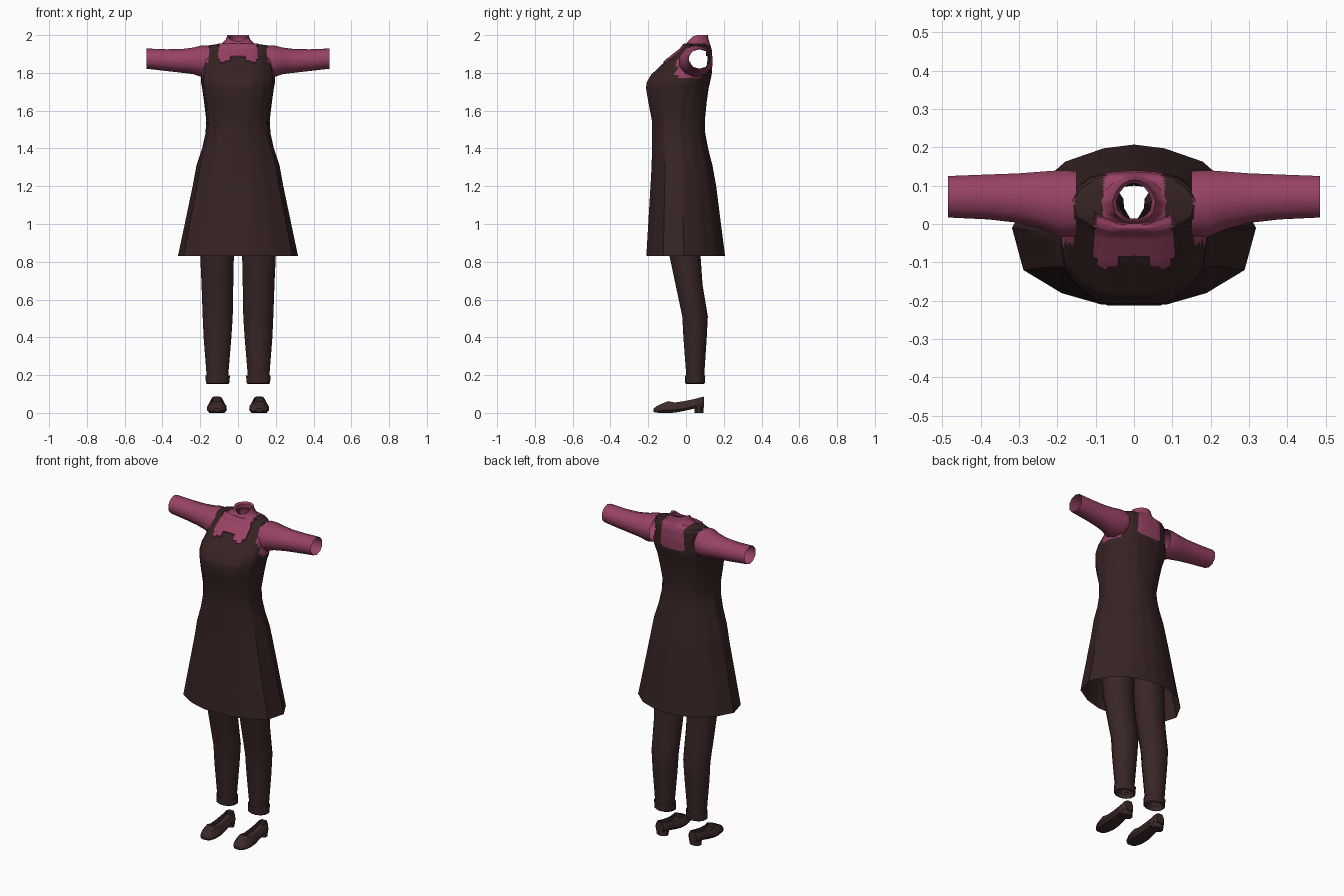
import bpy, bmesh, math
from mathutils import Vector

cube = bpy.data.objects.get("Cube")
if cube:
    bpy.data.objects.remove(cube, do_unlink=True)


def material(name, rgb):
    m = bpy.data.materials.new(name)
    m.use_nodes = True
    m.diffuse_color = (*rgb, 1)
    bsdf = m.node_tree.nodes["Principled BSDF"]
    bsdf.inputs["Base Color"].default_value = (*rgb, 1)
    bsdf.inputs["Roughness"].default_value = 0.8
    return m


BROWN = material("dark brown cloth", (0.038, 0.017, 0.017))
PINK = material("raspberry cloth", (0.31, 0.055, 0.128))
TROUSER = material("dark brown trousers", (0.040, 0.019, 0.019))
LEATHER = material("brown leather", (0.046, 0.022, 0.022))


def loft(rings, caps=False):
    """Skin closed rings of equal point count."""
    bm = bmesh.new()
    loops = [[bm.verts.new(p) for p in ring] for ring in rings]
    n = len(loops[0])
    for a, b in zip(loops, loops[1:]):
        for i in range(n):
            j = (i + 1) % n
            bm.faces.new((a[i], a[j], b[j], b[i]))
    if caps:
        bm.faces.new(loops[0][::-1])
        bm.faces.new(loops[-1])
    bmesh.ops.recalc_face_normals(bm, faces=bm.faces)
    return bm


def finish(name, bm, mats, angle=40):
    me = bpy.data.meshes.new(name)
    bm.to_mesh(me)
    bm.free()
    for m in mats:
        me.materials.append(m)
    ob = bpy.data.objects.new(name, me)
    bpy.context.collection.objects.link(ob)
    bpy.ops.object.select_all(action="DESELECT")
    ob.select_set(True)
    bpy.context.view_layer.objects.active = ob
    bpy.ops.object.shade_smooth_by_angle(angle=math.radians(angle))
    return ob


def refine(rows, step, start):
    """Split the spans above a start height into short steps."""
    out = [rows[0]]
    for a, b in zip(rows, rows[1:]):
        n = 1
        if a[0] >= start:
            n = max(1, math.ceil(max(abs(p - q) for p, q in zip(a, b)) / step))
        for k in range(1, n + 1):
            out.append([p + (q - p) * k / n for p, q in zip(a, b)])
    return out


# Dress and shirt body: one hem outline, rescaled at each height
half = [(0.08, 0.2), (0.18, 0.165), (0.265, 0.09), (0.32, -0.01),
        (0.29, -0.12), (0.19, -0.18), (0.085, -0.21)]
outline = [(0, 0.21)] + half + [(-x, y) for x, y in reversed(half)]
fine = []
for p, q in zip(outline, outline[1:] + outline[:1]):
    fine += [Vector(p).lerp(Vector(q), k / 4) for k in range(4)]

# height, half width, front, middle, back, boxiness
body_rows = [
    (0.83, 0.318, -0.21, -0.01, 0.207, 1),
    (1.0, 0.282, -0.2, -0.015, 0.185, 1),
    (1.2, 0.24, -0.188, -0.02, 0.16, 1),
    (1.31, 0.22, -0.182, -0.025, 0.14, 1),
    (1.4, 0.19, -0.18, -0.03, 0.117, 0.95),
    (1.48, 0.172, -0.18, -0.035, 0.102, 0.9),
    (1.55, 0.168, -0.181, -0.04, 0.1, 0.85),
    (1.65, 0.18, -0.2, -0.03, 0.11, 0.75),
    (1.72, 0.19, -0.212, -0.015, 0.12, 0.75),
    (1.75, 0.196, -0.208, 0, 0.127, 0.75),
    (1.79, 0.196, -0.185, 0.02, 0.136, 0.75),
    (1.87, 0.18, -0.1, 0.05, 0.14, 0.75),
    (1.925, 0.172, -0.03, 0.06, 0.136, 0.75),
    (1.945, 0.16, -0.015, 0.06, 0.13, 0.8),
    (1.956, 0.085, -0.003, 0.06, 0.126, 1),
    (1.975, 0.066, 0, 0.06, 0.12, 1),
    (2.0, 0.056, 0.004, 0.06, 0.115, 1),
    (1.99, 0.046, 0.014, 0.06, 0.106, 1),
    (1.965, 0.046, 0.014, 0.06, 0.106, 1),
]


def body_ring(row):
    z, hw, front, mid, back, box = row
    ring = []
    for x, y in fine:
        t = y + 0.01
        px = math.copysign(hw * (abs(x) / 0.32) ** box, x)
        py = mid + t * ((back - mid) / 0.22 if t > 0 else (mid - front) / 0.2)
        dip = max(0, (0.06 - py) / 0.06) ** 2 * max(0, min(1, (z - 1.95) / 0.05)) * 0.05
        ring.append((px, py, z - dip))
    return ring


def is_collar(c):
    x = abs(c.x)
    return c.y < 0.04 and x < 0.102 and c.z > max(1.852, 1.9 - 0.75 * x) and c.z < 1.952


def is_shirt(c):
    x = abs(c.x)
    if is_collar(c) or c.z > 1.957 or (x < 0.08 and c.z > 1.947):
        return True
    if c.y > 0.06 and x < 0.075 and c.z > 1.81:
        return True
    return x > 0.155 and c.z > 1.77 and c.y > -0.05


bm = loft([body_ring(r) for r in refine(body_rows, 0.01, 1.7)])
holes = []
for f in bm.faces:
    c = f.calc_center_median()
    f.material_index = int(is_shirt(c))
    if abs(c.x) > 0.13 and math.hypot(c.y - 0.07, c.z - 1.873) < 0.058:
        holes.append(f)
bmesh.ops.delete(bm, geom=holes, context="FACES")
# Raised collar wings
wings = [f for f in bm.faces if is_collar(f.calc_center_median())]
bmesh.ops.inset_region(bm, faces=wings, thickness=0.002, depth=0.005)
finish("pinafore_dress_and_shirt", bm, [BROWN, PINK])

# Sleeves: position, front, back, bottom, top
sleeve_rows = [
    (0.15, -0.03, 0.138, 1.785, 1.945),
    (0.19, -0.035, 0.14, 1.778, 1.946),
    (0.235, -0.015, 0.137, 1.793, 1.934),
    (0.3, 0.003, 0.132, 1.801, 1.926),
    (0.38, 0.012, 0.129, 1.81, 1.925),
    (0.485, 0.017, 0.125, 1.822, 1.929),
]


def oval(a0, a1, b0, b1, n):
    """Points of an oval that fills the given box."""
    for i in range(n):
        t = math.tau * (i + 0.5) / n
        yield ((a0 + a1) / 2 + (a1 - a0) / 2 * math.cos(t) / math.cos(math.pi / n),
               (b0 + b1) / 2 + (b1 - b0) / 2 * math.sin(t))


# Trousers: height, inner, outer, front, back
leg_rows = [
    (1.1, 0.005, 0.2, -0.12, 0.08),
    (0.83, 0.022, 0.2, -0.09, 0.08),
    (0.68, 0.025, 0.193, -0.058, 0.09),
    (0.51, 0.028, 0.187, -0.022, 0.118),
    (0.4, 0.035, 0.182, -0.016, 0.112),
    (0.195, 0.052, 0.166, 0, 0.098),
    (0.198, 0.043, 0.172, -0.006, 0.104),
    (0.158, 0.045, 0.17, -0.006, 0.102),
    (0.152, 0.054, 0.162, 0.002, 0.094),
    (0.18, 0.056, 0.16, 0.004, 0.092),
]

# Shoes: length position, half width, sole, top
shoe_rows = [
    (-0.172, 0.018, 0.006, 0.022),
    (-0.155, 0.036, 0.001, 0.036),
    (-0.125, 0.048, 0, 0.05),
    (-0.095, 0.053, 0, 0.062),
    (-0.06, 0.052, 0.001, 0.055),
    (-0.01, 0.046, 0.01, 0.062),
    (0.04, 0.042, 0.022, 0.072),
    (0.08, 0.039, 0.026, 0.083),
    (0.096, 0.026, 0.028, 0.086),
]
section = [(-0.75, 0), (-1, 0.25), (-0.95, 0.6), (-0.6, 1),
           (0.6, 1), (0.95, 0.6), (1, 0.25), (0.75, 0)]

for side, s in (("left", 1), ("right", -1)):
    rings = [[(s * x, y, z) for y, z in oval(f, b, lo, hi, 10)]
             for x, f, b, lo, hi in sleeve_rows]
    finish(side + "_sleeve", loft(rings), [PINK])

    rings = [[(s * x, y, z) for x, y in oval(i, o, f, b, 12)]
             for z, i, o, f, b in leg_rows]
    finish(side + "_trouser_leg", loft(rings), [TROUSER])

    rings = [[(s * 0.112 + w * u, y, lo + (hi - lo) * v) for u, v in section]
             for y, w, lo, hi in shoe_rows]
    bm = loft(rings, caps=True)
    # Foot opening sunk into the top
    top = [f for f in bm.faces
           if f.normal.z > 0.8 and -0.08 < f.calc_center_median().y < 0.085]
    bmesh.ops.inset_region(bm, faces=top, thickness=0.004, depth=-0.025)
    finish(side + "_shoe", bm, [LEATHER])

    # Block heel
    heel = [[(s * 0.112 + x, y, z) for x, y in oval(-w, w, 0.042, 0.094, 8)]
            for z, w in ((0, 0.034), (0.034, 0.037))]
    finish(side + "_heel", loft(heel, caps=True), [LEATHER])
